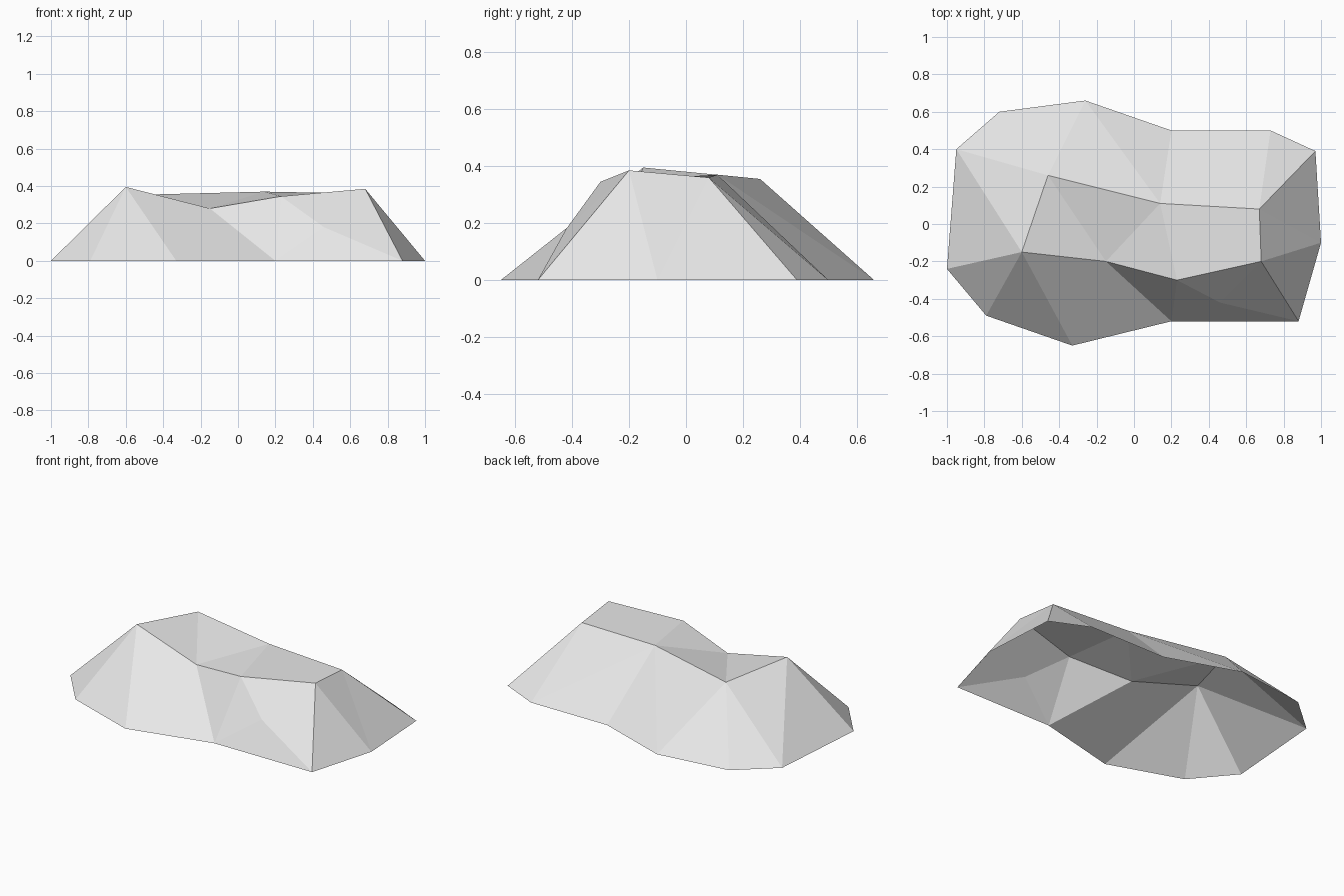
import bpy
import bmesh

# Remove the default object
default_cube = bpy.data.objects.get("Cube")
if default_cube:
    bpy.data.objects.remove(default_cube, do_unlink=True)

# Ground outline, counter-clockwise from the front right corner
OUTLINE = [
    (-1, -.24), (-.79, -.49), (-.33, -.65), (.2, -.52), (.88, -.52), (1, -.1),
    (.97, .39), (.73, .5), (.2, .5), (-.26, .66), (-.72, .6), (-.95, .4),
]

# Crest points of the plateau, plus one bump low on the front slope
CREST = {
    "front_peak": (-.6, -.15, .395),
    "front_saddle": (-.15, -.2, .28),
    "front_shoulder": (.23, -.3, .345),
    "front_corner": (.68, -.2, .385),
    "back_corner": (.67, .08, .36),
    "back_middle": (.14, .11, .37),
    "back_peak": (-.46, .26, .355),
    "slope_bump": (.46, -.42, .18),
}

# Walking round the outline: each crest point and how many triangles
# it fans down to the ground before the next crest point takes over
FANS = [
    ("front_peak", 2), ("front_saddle", 1), ("slope_bump", 1),
    ("front_corner", 1), ("back_corner", 2), ("back_middle", 2),
    ("back_peak", 2), ("front_peak", 1),
]

# Faces between crest points only
PLATEAU = [
    ("front_peak", "front_saddle", "back_peak"),
    ("front_saddle", "back_middle", "back_peak"),
    ("front_saddle", "front_shoulder", "back_middle"),
    ("front_shoulder", "front_corner", "back_corner", "back_middle"),
    ("front_shoulder", "slope_bump", "front_corner"),
]


def add_face(bm, *corners):
    """Add a face and make sure it looks upward."""
    face = bm.faces.new(corners)
    face.normal_update()
    if face.normal.z < 0:
        face.normal_flip()


def build_rock():
    bm = bmesh.new()
    rim = [bm.verts.new((x, y, 0)) for x, y in OUTLINE]
    crest = {name: bm.verts.new(co) for name, co in CREST.items()}

    # Slopes: fans of triangles with a linking triangle between fans
    step = 0
    previous = None
    for name, count in FANS:
        if previous == "front_saddle":
            # The shoulder sits between the saddle and the bump
            add_face(bm, crest[previous], rim[step], crest["front_shoulder"])
            previous = "front_shoulder"
        if previous:
            add_face(bm, crest[previous], rim[step], crest[name])
        for _ in range(count):
            following = (step + 1) % len(rim)
            add_face(bm, crest[name], rim[step], rim[following])
            step = following
        previous = name

    # Plateau on top
    for names in PLATEAU:
        add_face(bm, *[crest[n] for n in names])

    mesh = bpy.data.meshes.new("rock")
    bm.to_mesh(mesh)
    bm.free()
    rock = bpy.data.objects.new("rock", mesh)
    bpy.context.collection.objects.link(rock)
    return rock


# Plain pale grey stone
stone = bpy.data.materials.new("pale_grey_stone")
stone.use_nodes = True
colour = (.8, .8, .8, 1)
stone.diffuse_color = colour
stone.node_tree.nodes["Principled BSDF"].inputs["Base Color"].default_value = colour

rock = build_rock()
rock.data.materials.append(stone)
